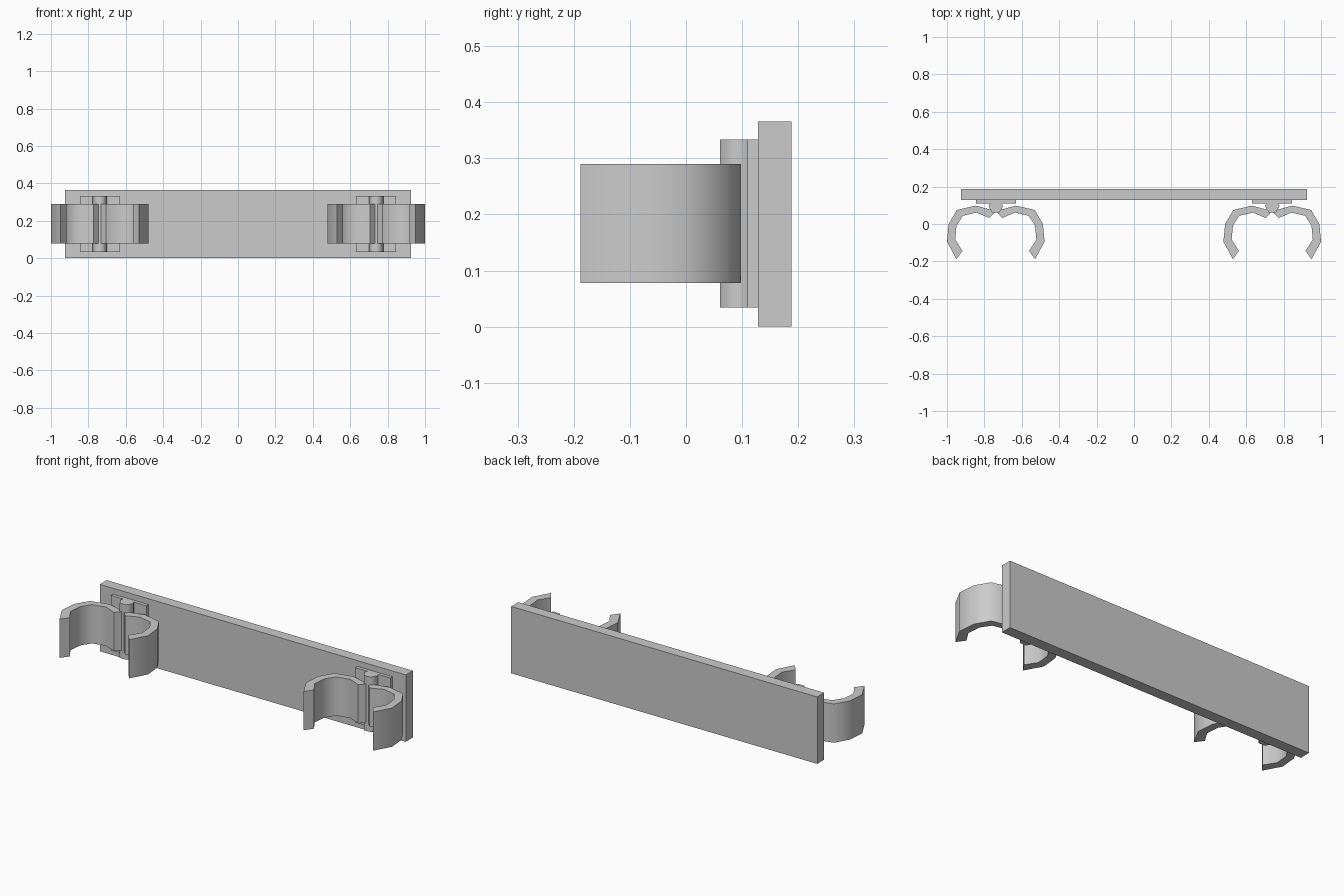
import bpy, bmesh
from math import cos, sin, pi, radians

if "Cube" in bpy.data.objects:
    bpy.data.objects.remove(bpy.data.objects["Cube"])


def prism(name, profile, z0, z1, smooth=None):
    # Extrude an XY outline vertically
    bm = bmesh.new()
    low = bm.faces.new([bm.verts.new((x, y, z0)) for x, y in profile])
    ext = bmesh.ops.extrude_face_region(bm, geom=[low])["geom"]
    top = [v for v in ext if isinstance(v, bmesh.types.BMVert)]
    bmesh.ops.translate(bm, verts=top, vec=(0, 0, z1 - z0))
    bmesh.ops.recalc_face_normals(bm, faces=bm.faces)
    mesh = bpy.data.meshes.new(name)
    bm.to_mesh(mesh)
    bm.free()
    ob = bpy.data.objects.new(name, mesh)
    bpy.context.collection.objects.link(ob)
    if smooth:
        bpy.ops.object.select_all(action='DESELECT')
        ob.select_set(True)
        bpy.context.view_layer.objects.active = ob
        bpy.ops.object.shade_smooth_by_angle(angle=radians(smooth))
    return ob


def rect(x0, x1, y0, y1):
    return [(x0, y0), (x1, y0), (x1, y1), (x0, y1)]


# Wall board
prism("wall_board", rect(-0.926, 0.926, 0.128, 0.188), 0, 0.366)

# Curved gripping arm outline, relative to the hinge centre
outer = [(0, 0.069), (-0.107, 0.098), (-0.208, 0.075),
         (-0.252, 0.0), (-0.261, -0.095), (-0.21, -0.188)]
inner = [(-0.178, -0.144), (-0.217, -0.083), (-0.21, -0.008),
         (-0.176, 0.044), (-0.103, 0.061), (-0.034, 0.032)]

for label, cx in (("left", -0.739), ("right", 0.739)):
    # Backing plate and six-sided hinge pin
    prism(label + "_mount_plate", rect(cx - 0.107, cx + 0.107, 0.11, 0.13), 0.034, 0.334)
    pin = [(cx + 0.039 * cos(i * pi / 3), 0.096 + 0.0405 * sin(i * pi / 3)) for i in range(6)]
    prism(label + "_hinge_pin", pin, 0.034, 0.334, 65)
    # Mirrored pair of gripping arms
    for side, s in (("outer", 1), ("inner", -1)):
        prism(f"{label}_{side}_grip_arm", [(cx + s * x, y) for x, y in outer + inner],
              0.078, 0.29, 52)
